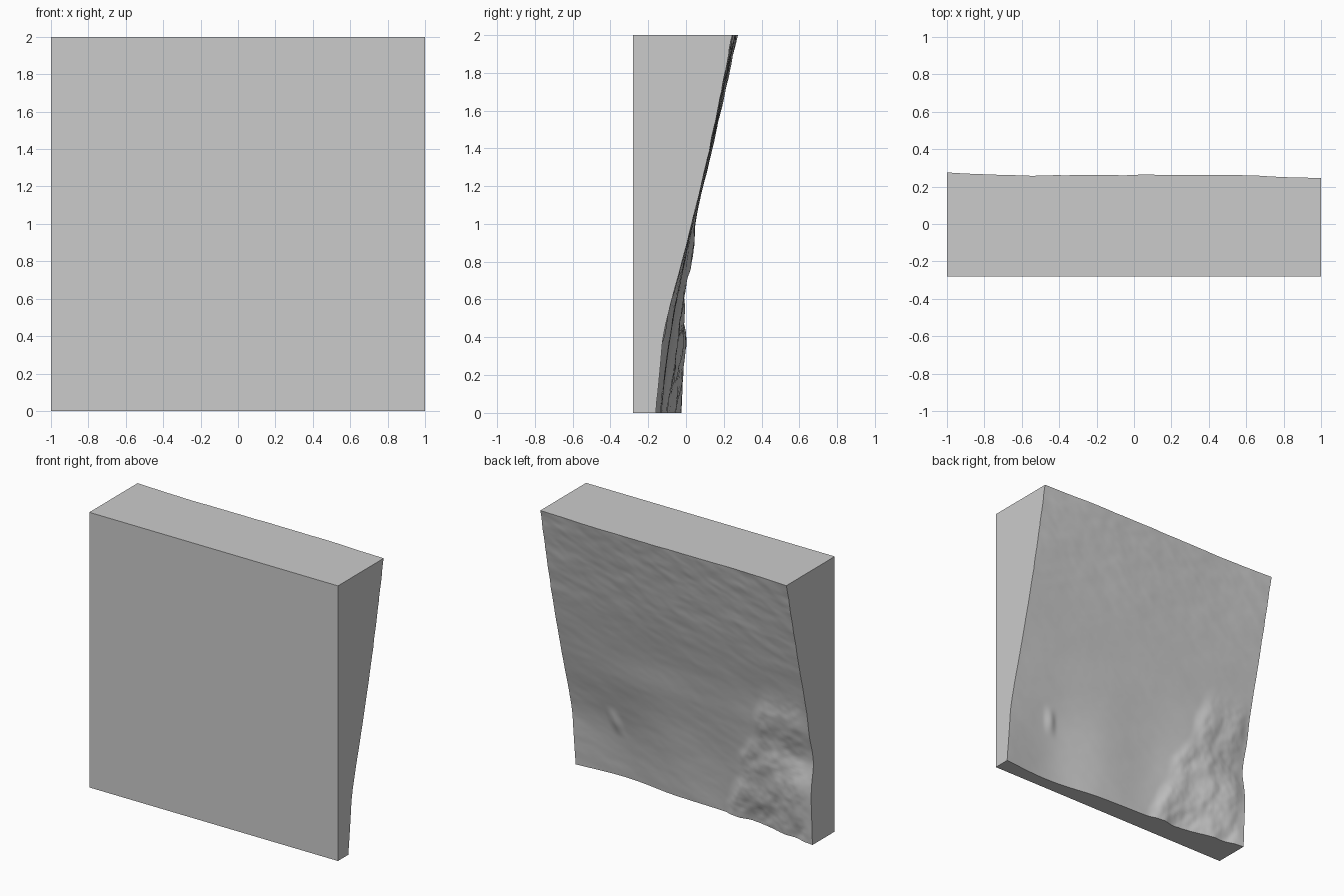
import bpy, bmesh
from mathutils import Vector, noise

cube = bpy.data.objects.get("Cube")
if cube:
    bpy.data.objects.remove(cube, do_unlink=True)

FRONT = -0.28
CELLS = 130

# Terrain heights: one upright profile per column, sampled at the listed levels
LEVELS = [0, 0.2, 0.4, 0.6, 0.8, 1, 1.4, 2]
COLUMNS = [-1, -0.6, -0.2, 0.2, 0.6, 1]
PROFILES = [
    [-.025, -.015, -.01, -.035, .01, .045, .14, .275],
    [-.105, -.065, -.04, -.02, .01, .04, .135, .26],
    [-.125, -.105, -.08, -.045, -.005, .035, .13, .262],
    [-.14, -.115, -.085, -.05, -.005, .03, .13, .262],
    [-.185, -.16, -.125, -.07, -.015, .03, .125, .26],
    [-.16, -.14, -.12, -.075, -.02, .03, .125, .245],
]


def spline(xs, ys, x):
    """Smooth curve through unevenly spaced points."""
    last = len(xs) - 1
    i = max(k for k in range(last) if k == 0 or xs[k] <= x)

    def slope(k):
        a, b = max(k - 1, 0), min(k + 1, last)
        return (ys[b] - ys[a]) / (xs[b] - xs[a])

    w = xs[i + 1] - xs[i]
    t = min(max((x - xs[i]) / w, 0), 1)
    s = 1 - t
    return (ys[i] * (1 + 2 * t) * s * s + ys[i + 1] * (3 - 2 * t) * t * t
            + w * t * s * (slope(i) * s - slope(i + 1) * t))


def smooth(a, b, x):
    t = min(max((x - a) / (b - a), 0), 1)
    return t * t * (3 - 2 * t)


def terrain(x, z):
    y = spline(COLUMNS, [spline(LEVELS, p, z) for p in PROFILES], x)
    # rocky outcrop in the low right corner, bounded by a slanting ledge
    wander = 0.06 * noise.noise(Vector((x * 4, 0, z * 5)))
    rock = smooth(-0.04, 0.08, -0.24 - 0.4 * z + wander - x) * smooth(1.15, 0.85, z)
    crags = noise.fractal(Vector((x * 5 + z * 2, 3, z * 4)), 0.9, 2.0, 4)
    y += rock * (0.012 + 0.014 * crags) * smooth(-1.0, -0.9, x) 
    # small ridge on the other side
    y += 0.014 * smooth(0.06, 0, abs(x - 0.65 - (z - 0.42) * 0.2)) * smooth(0.12, 0, abs(z - 0.42))
    # fine slanting ripples, strongest towards the top
    ripple = noise.fractal(Vector((x * 3 + z * 3, 7, z * 9 - x * 3)), 1, 2.0, 3)
    return y + 0.003 * (0.5 + smooth(1.0, 1.9, z)) * ripple


# Relief sheet, then walls down to the flat front
bm = bmesh.new()
bmesh.ops.create_grid(bm, x_segments=CELLS, y_segments=CELLS, size=1)
for v in bm.verts:
    x, z = v.co.x, v.co.y + 1
    v.co = (x, terrain(x, z), z)
rim = [e for e in bm.edges if e.is_boundary]
walls = bmesh.ops.extrude_edge_only(bm, edges=rim)["geom"]
for v in walls:
    if isinstance(v, bmesh.types.BMVert):
        v.co.y = FRONT
bmesh.ops.edgeloop_fill(bm, edges=[e for e in bm.edges if e.is_boundary])
bmesh.ops.recalc_face_normals(bm, faces=bm.faces)

mesh = bpy.data.meshes.new("terrain_block")
bm.to_mesh(mesh)
bm.free()
block = bpy.data.objects.new("terrain_block", mesh)
bpy.context.collection.objects.link(block)

# Single plain grey
grey = bpy.data.materials.new("plain_grey")
grey.use_nodes = True
colour = (0.6, 0.6, 0.6, 1)
grey.diffuse_color = colour
grey.node_tree.nodes["Principled BSDF"].inputs["Base Color"].default_value = colour
mesh.materials.append(grey)

bpy.context.view_layer.objects.active = block
block.select_set(True)
bpy.ops.object.shade_smooth_by_angle(angle=0.7)
